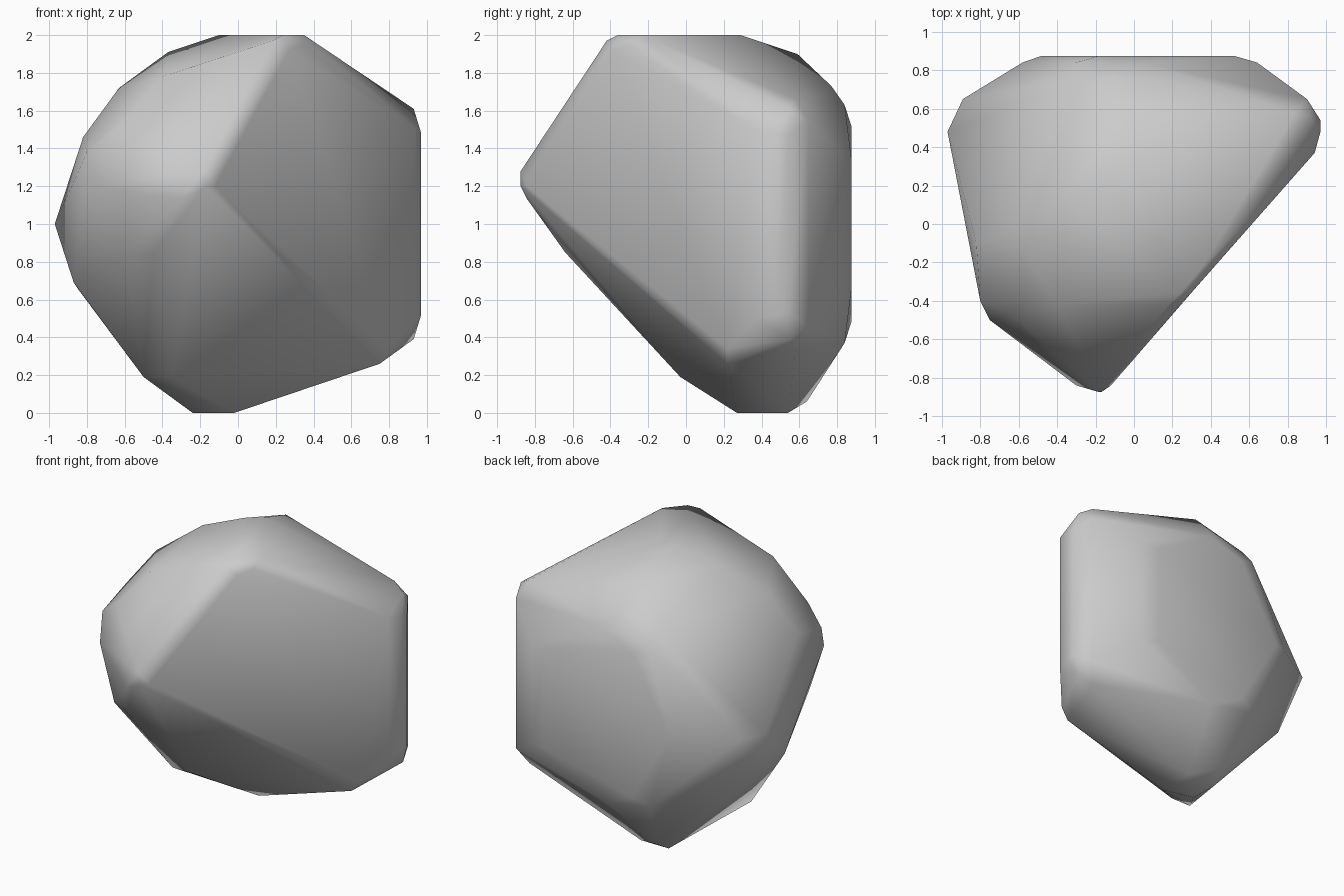
import bpy, bmesh, math
from mathutils import Vector

pts = []

# right edge and back wall: mirrored above and below mid height (x, y, offset from z=1)
for x, y, h in [(.97, .48, .48), (.97, .54, .47), (.94, .37, .5), (.93, .55, .61),
                (.90, .65, .54), (.84, .58, .66), (.64, .84, .37), (.52, .875, .35),
                (-.18, .875, .52), (-.3, .84, .57), (.05, .84, .63)]:
    pts += [(x, y, 1 + h), (x, y, 1 - h)]

# left corner
pts += [(-.48, .875, 1), (-.58, .84, 1), (-.89, .65, 1), (-.97, .48, 1),
        (-.87, .12, .69), (-.85, .45, .66)]

# crown and upper back
pts += [(.24, -.36, 2), (.35, -.23, 2), (-.1, .22, 2), (0, .29, 2),
        (-.03, .59, 1.9), (0, .77, 1.73), (-.3, .75, 1.68),
        (-.37, .13, 1.91), (-.63, -.03, 1.72), (-.82, -.1, 1.46)]

# front nose and left cheek
pts += [(-.18, -.875, 1.28), (-.17, -.875, 1.2), (-.12, -.84, 1.2), (.18, -.42, 1.97),
        (.27, -.39, 1.92), (.34, -.31, 1.95), (-.4, -.42, 1.78), (-.8, -.4, 1.38),
        (-.65, -.46, 1.5), (-.75, -.5, 1.2), (-.3, -.84, 1.13), (-.45, -.64, .85),
        (-.6, -.55, .83)]

# underside
pts += [(-.5, -.03, .19), (-.35, -.03, .19), (-.24, .32, 0), (-.02, .27, 0),
        (-.02, .54, 0), (-.24, .54, 0), (-.2, .64, .06), (.75, .22, .26), (.8, .22, .34)]

# boulder: convex shell of the corner points, with near-flat facets merged
bm = bmesh.new()
for p in pts:
    bm.verts.new(Vector(p))
bmesh.ops.convex_hull(bm, input=bm.verts[:])
loose = [v for v in bm.verts if not v.link_faces]
bmesh.ops.delete(bm, geom=loose, context='VERTS')
bmesh.ops.dissolve_limit(bm, angle_limit=math.radians(2), verts=bm.verts[:], edges=bm.edges[:])
bmesh.ops.recalc_face_normals(bm, faces=bm.faces[:])
me = bpy.data.meshes.new("boulder")
bm.to_mesh(me)
bm.free()
rock = bpy.data.objects.new("boulder", me)
bpy.context.collection.objects.link(rock)

# soft facets with only the hardest creases kept sharp
bpy.context.view_layer.objects.active = rock
rock.select_set(True)
bpy.ops.object.shade_smooth_by_angle(angle=math.radians(52))
